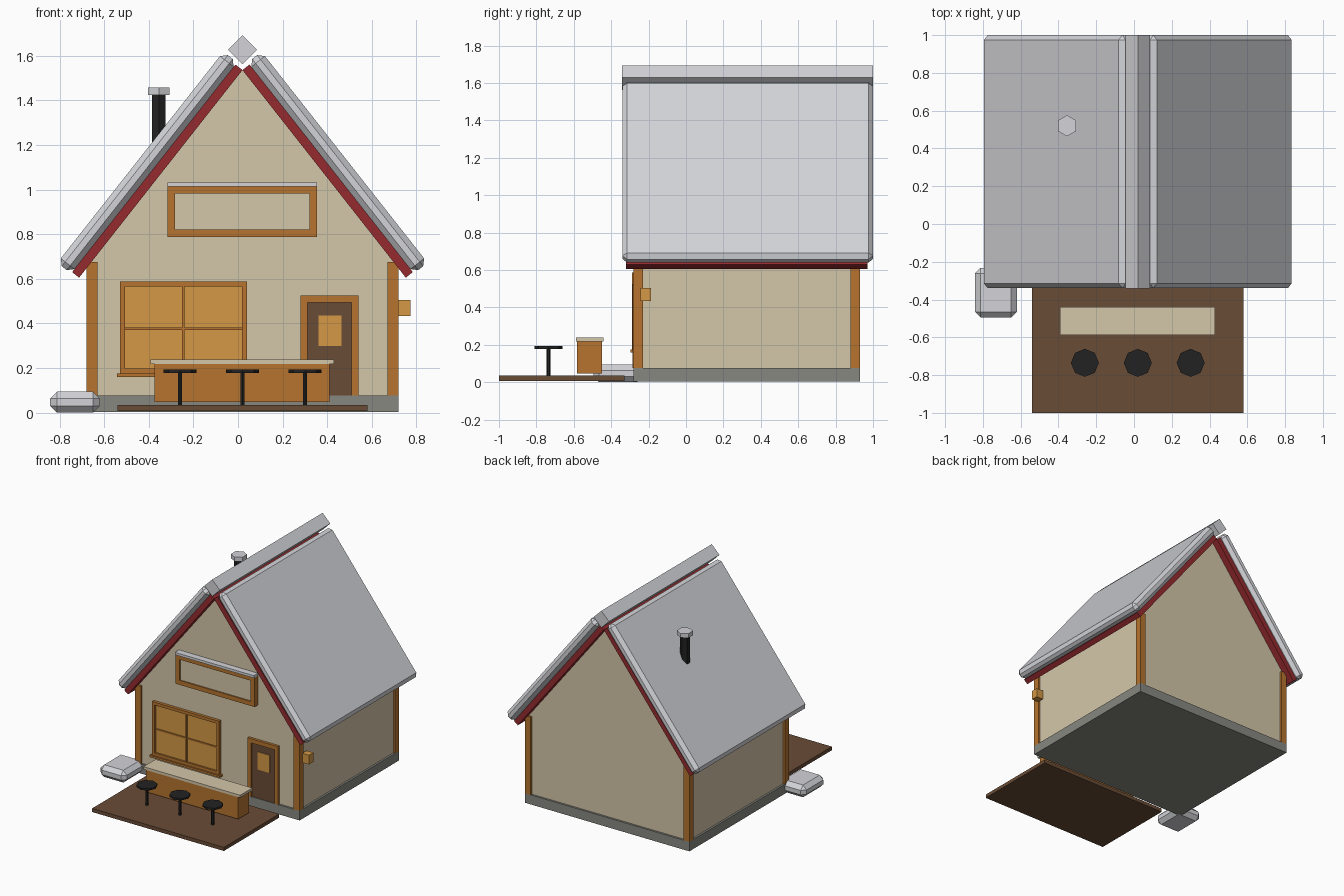
import bpy, bmesh, math
from mathutils import Matrix, Vector

if "Cube" in bpy.data.objects:
    bpy.data.objects.remove(bpy.data.objects["Cube"])


def material(name, r, g, b):
    lin = [((c / 255 + 0.055) / 1.055) ** 2.4 for c in (r, g, b)] + [1]
    m = bpy.data.materials.new(name)
    m.use_nodes = True
    m.diffuse_color = lin
    m.node_tree.nodes["Principled BSDF"].inputs["Base Color"].default_value = lin
    return m


metal = material("pale grey", 211, 212, 216)
cream = material("cream", 212, 198, 169)
wood = material("orange wood", 182, 116, 47)
glow = material("amber glass", 211, 153, 69)
red = material("dark red", 150, 43, 47)
brown = material("dark brown", 105, 76, 54)
black = material("black", 34, 34, 35)
stone = material("foundation grey", 135, 135, 129)


def finish(name, bm, mat, bevel=0):
    bmesh.ops.recalc_face_normals(bm, faces=bm.faces)
    mesh = bpy.data.meshes.new(name)
    bm.to_mesh(mesh)
    bm.free()
    mesh.materials.append(mat)
    ob = bpy.data.objects.new(name, mesh)
    bpy.context.collection.objects.link(ob)
    if bevel:
        mod = ob.modifiers.new("Bevel", 'BEVEL')
        mod.width = bevel
        mod.segments = 1
    return ob


def boxes(name, mat, *spans, bevel=0):
    """One mesh of boxes, each given as x, y and z ranges."""
    bm = bmesh.new()
    for span in spans:
        mid = Vector([(a + b) / 2 for a, b in span])
        size = [b - a for a, b in span]
        bmesh.ops.create_cube(bm, size=1, matrix=Matrix.Translation(mid) @ Matrix.Diagonal((*size, 1)))
    return finish(name, bm, mat, bevel)


def frame(name, mat, x, y, z, w, sill=True):
    """Rectangular frame of border width w."""
    parts = [((x[0], x[0] + w), y, z), ((x[1] - w, x[1]), y, z),
             ((x[0] + w, x[1] - w), y, (z[1] - w, z[1]))]
    if sill:
        parts.append(((x[0] + w, x[1] - w), y, (z[0], z[0] + w)))
    return boxes(name, mat, *parts)


def cylinder(name, mat, x, y, z, r, sides):
    bm = bmesh.new()
    bmesh.ops.create_cone(bm, cap_ends=True, segments=sides, radius1=r, radius2=r, depth=z[1] - z[0],
                          matrix=Matrix.Translation((x, y, sum(z) / 2)))
    return finish(name, bm, mat)


CX = 0.02            # house centre line
PEAK = 1.536         # underside of the roof at the ridge
PITCH = math.radians(51.8)

# Foundation and gabled walls
boxes("foundation", stone, ((-0.68, 0.72), (-0.28, 0.93), (0.004, 0.077)))
half = 0.685
eave = PEAK - half * math.tan(PITCH)
bm = bmesh.new()
outline = [(-half, 0.07), (half, 0.07), (half, eave), (0, PEAK), (-half, eave)]
gable = bm.faces.new([bm.verts.new((CX + x, -0.265, z)) for x, z in outline])
back = bmesh.ops.extrude_face_region(bm, geom=[gable])["geom"]
bmesh.ops.translate(bm, vec=(0, 1.18, 0), verts=[v for v in back if isinstance(v, bmesh.types.BMVert)])
finish("walls", bm, cream)

# Corner posts
boxes("corner_posts", wood, *[(x, y, (0.077, 0.675))
                              for x in ((-0.68, -0.63), (0.67, 0.72))
                              for y in ((-0.28, -0.23), (0.88, 0.93))])

# Roof: red boarding below bevelled panels, one pair per side
for label, s in (("left", 1), ("right", -1)):
    for part, mat, along, up, y, bevel in (
            ("boarding", red, (0, 1.184), (0, 0.04), (-0.32, 0.97), 0),
            ("panel", metal, (-0.012, 1.192), (0.04, 0.118), (-0.34, 1.0), 0.025)):
        ob = boxes(f"roof_{part}_{label}", mat, tuple(sorted((s * a for a in along))) and
                   (tuple(sorted(s * a for a in along)), y, up), bevel=bevel)
        ob.location = (CX, 0, PEAK)
        ob.rotation_euler.y = s * PITCH

# Ridge cap turned on its corner
cap = boxes("ridge_cap", metal, ((-0.046, 0.046), (-0.342, 1.0), (-0.046, 0.046)))
cap.location = (CX, 0, 1.628)
cap.rotation_euler.y = math.pi / 4

# Chimney
cylinder("chimney_pipe", black, -0.355, 0.52, (1.1, 1.43), 0.034, 6)
cylinder("chimney_cap", metal, -0.355, 0.52, (1.425, 1.458), 0.056, 6)

# Blank signboard
frame("sign_frame", wood, (-0.317, 0.355), (-0.305, -0.26), (0.788, 1.016), 0.034)
boxes("sign_panel", cream, ((-0.285, 0.323), (-0.295, -0.26), (0.815, 0.99)))
boxes("sign_cap", metal, ((-0.317, 0.355), (-0.315, -0.26), (1.014, 1.033)))

# Front window
frame("window_frame", wood, (-0.53, 0.04), (-0.288, -0.26), (0.175, 0.588), 0.023)
boxes("window_glass", glow, ((-0.51, 0.02), (-0.274, -0.26), (0.19, 0.57)))
boxes("window_bars", wood, ((-0.251, -0.239), (-0.282, -0.26), (0.19, 0.57)),
      ((-0.51, 0.02), (-0.281, -0.26), (0.371, 0.383)))
boxes("window_sill", wood, ((-0.543, 0.053), (-0.298, -0.26), (0.16, 0.176)))

# Door
frame("door_frame", wood, (0.28, 0.54), (-0.285, -0.26), (0.077, 0.525), 0.032, sill=False)
boxes("door", brown, ((0.31, 0.51), (-0.275, -0.26), (0.077, 0.495)))
boxes("door_window", glow, ((0.36, 0.463), (-0.28, -0.27), (0.3, 0.436)))

# Side lamp
boxes("wall_lamp", glow, ((0.715, 0.773), (-0.242, -0.188), (0.434, 0.505)))

# Deck, counter and stools
boxes("deck", brown, ((-0.54, 0.58), (-1.0, -0.328), (0.007, 0.035)))
boxes("counter_body", wood, ((-0.375, 0.41), (-0.583, -0.45), (0.047, 0.22)))
boxes("counter_top", cream, ((-0.393, 0.43), (-0.588, -0.44), (0.218, 0.238)))
for i in range(3):
    x = CX + (i - 1) * 0.28
    cylinder(f"stool_pole_{i + 1}", black, x, -0.735, (0.033, 0.182), 0.011, 6)
    cylinder(f"stool_seat_{i + 1}", black, x, -0.735, (0.179, 0.193), 0.074, 8)

# Bevelled block at the corner
boxes("corner_block", metal, ((-0.842, -0.62), (-0.495, -0.232), (0, 0.094)), bevel=0.03)
